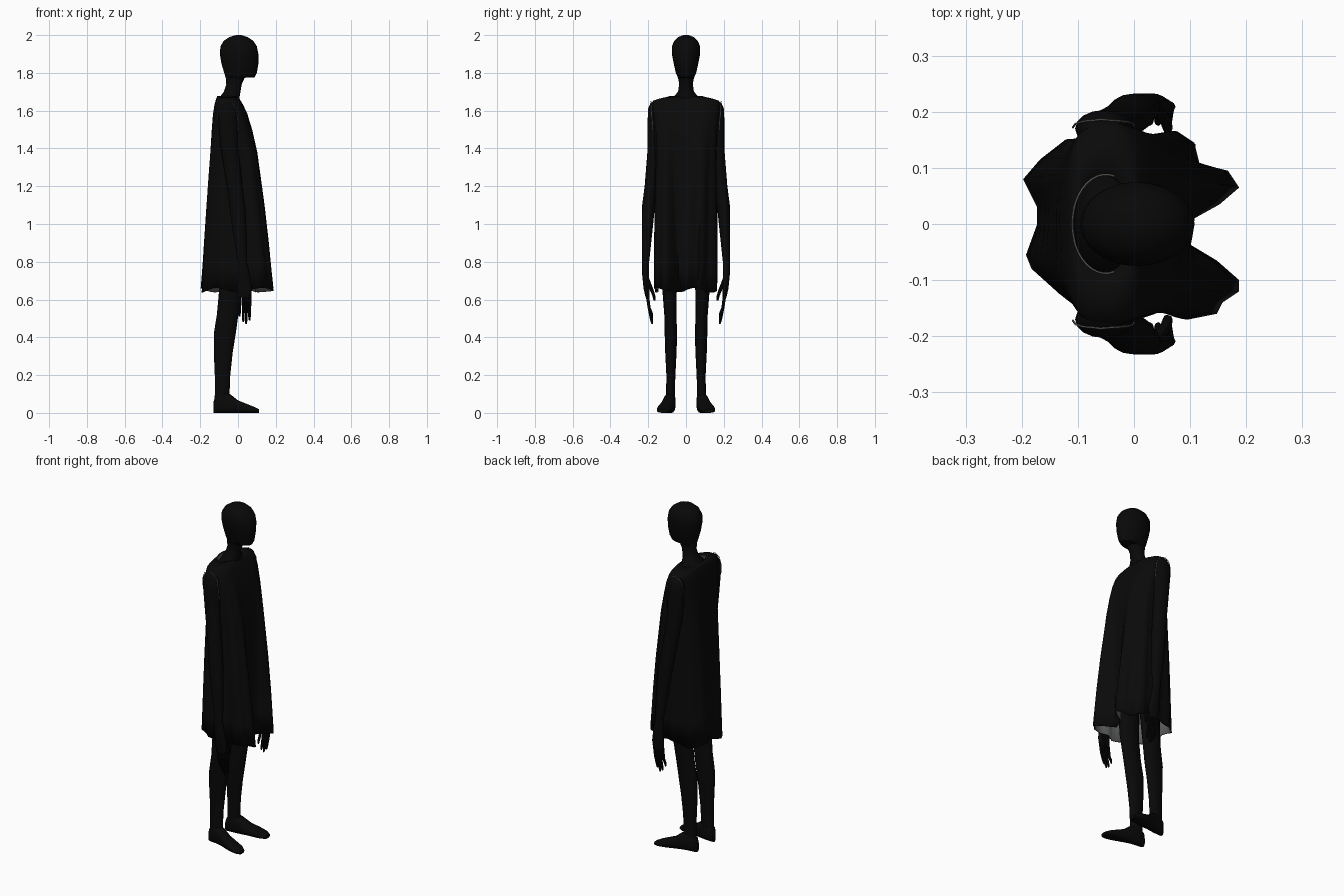
import bpy, bmesh, math
from mathutils import Vector


def material(name, rgb):
    m = bpy.data.materials.new(name)
    m.diffuse_color = (*rgb, 1)
    return m


SKIN = material("black body", (0.0025, 0.0025, 0.0025))
CLOTH = material("black cloth", (0.003, 0.003, 0.003))
LINING = material("grey lining", (0.12, 0.125, 0.125))


def sgn_pow(v, e):
    return math.copysign(abs(v) ** e, v)


def oval(centre, a, b, n, e=1.0):
    """Closed (super)ellipse ring spanned by the half axes a and b."""
    c, a, b = Vector(centre), Vector(a), Vector(b)
    return [c + a * sgn_pow(math.cos(t), e) + b * sgn_pow(math.sin(t), e)
            for t in (2 * math.pi * i / n for i in range(n))]


def loft(name, rings, mats, caps=True, mirror=False, angle=40):
    bm = bmesh.new()
    vs = [[bm.verts.new(p) for p in r] for r in rings]
    n = len(vs[0])
    for lo, hi in zip(vs, vs[1:]):
        for i in range(n):
            j = (i + 1) % n
            bm.faces.new((lo[i], lo[j], hi[j], hi[i]))
    if caps:
        bm.faces.new(vs[0][::-1])
        bm.faces.new(vs[-1])
        bmesh.ops.recalc_face_normals(bm, faces=bm.faces)
    me = bpy.data.meshes.new(name)
    bm.to_mesh(me)
    bm.free()
    ob = bpy.data.objects.new(name, me)
    bpy.context.collection.objects.link(ob)
    for m in mats:
        me.materials.append(m)
    bpy.ops.object.select_all(action='DESELECT')
    ob.select_set(True)
    bpy.context.view_layer.objects.active = ob
    bpy.ops.object.shade_smooth_by_angle(angle=math.radians(angle))
    if mirror:
        mod = ob.modifiers.new("other side", 'MIRROR')
        mod.use_axis = (False, True, False)
    return ob


def column(name, rows, n=16, mirror=False):
    """Upright limb from rows of z, x centre, y centre, x radius, y radius."""
    return loft(name, [oval((x, y, z), (rx, 0, 0), (0, ry, 0), n)
                       for z, x, y, rx, ry in rows], [SKIN], mirror=mirror)


# Head and neck: z, back x, front x, half width
head = [(1.58, -.11, .0, .10), (1.655, -.10, .005, .085), (1.68, -.09, .01, .06),
        (1.70, -.075, .013, .042), (1.74, -.062, .02, .036), (1.774, -.065, .035, .042),
        (1.777, -.066, .088, .044), (1.80, -.073, .10, .054), (1.85, -.088, .108, .065),
        (1.90, -.096, .108, .075), (1.94, -.093, .10, .075), (1.97, -.075, .08, .062),
        (1.99, -.045, .05, .04), (2.0, -.012, .018, .015)]
column("head_and_neck", [(z, (a + b) / 2, 0, (b - a) / 2, w) for z, a, b, w in head], 24)

# Torso beneath the dress
column("torso", [(.86, -.04, 0, .05, .10), (.95, -.04, 0, .08, .13), (1.15, -.03, 0, .07, .10),
                 (1.4, -.04, 0, .07, .12), (1.58, -.055, 0, .05, .14)], 20)

# Legs
column("leg", [(.04, -.085, .08, .04, .025), (.12, -.083, .082, .039, .023),
               (.2, -.082, .08, .041, .024), (.32, -.078, .08, .05, .03),
               (.42, -.07, .08, .058, .033), (.52, -.055, .083, .057, .032),
               (.65, -.04, .087, .06, .038), (.80, -.035, .085, .065, .045),
               (.93, -.035, .075, .065, .05)], 16, True)

# Feet: x, y centre, half width, height
foot = [(-.13, .078, .014, .06), (-.12, .08, .024, .085), (-.08, .083, .028, .11),
        (-.04, .09, .031, .098), (0, .10, .036, .066), (.045, .11, .04, .048),
        (.085, .117, .038, .032), (.11, .12, .022, .02)]
loft("foot", [oval((x, y, h / 2), (0, w, 0), (0, 0, h / 2), 16, .75) for x, y, w, h in foot],
     [SKIN], mirror=True)

# Arms, with flat palms at the lower end
column("arm", [(.61, .037, .203, .033, .011), (.66, .036, .209, .038, .016),
               (.74, .03, .215, .03, .018), (.80, .024, .214, .024, .019),
               (.95, .01, .206, .036, .027), (1.1, -.004, .198, .042, .034),
               (1.2, -.018, .186, .041, .033), (1.4, -.045, .17, .046, .033),
               (1.55, -.054, .17, .051, .033), (1.61, -.055, .17, .047, .031),
               (1.64, -.056, .166, .032, .022), (1.65, -.057, .162, .012, .01)], 16, True)

# Fingers: x at knuckle, x at tip, tip height
for i, (x0, x1, tip) in enumerate([(.01, .008, .51), (.029, .028, .48),
                                   (.047, .043, .47), (.063, .061, .49)]):
    column("finger_%d" % (i + 1), [(tip, x1, .179, .004, .004), (tip + .02, x1, .183, .007, .007),
                                  (.56, (x0 + x1) / 2, .196, .008, .008),
                                  (.635, x0, .206, .009, .009)], 8, True)
column("thumb", [(.595, .058, .167, .005, .005), (.62, .06, .17, .009, .008),
                 (.66, .056, .185, .011, .01), (.72, .04, .208, .01, .01)], 8, True)

# Dress: folded hem outline blended up into smooth shoulders
hem = [(.11, .01), (.155, .035), (.19, .065), (.17, .095), (.12, .105), (.11, .145), (.08, .165),
       (.03, .15), (-.02, .165), (-.07, .15), (-.12, .15), (-.165, .115), (-.195, .08), (-.17, .03),
       (-.17, 0), (-.19, -.055), (-.18, -.08), (-.13, -.125), (-.08, -.16), (-.03, -.15),
       (.02, -.165), (.06, -.15), (.10, -.17), (.15, -.16), (.16, -.14), (.19, -.12), (.19, -.10),
       (.15, -.065), (.10, -.035)]
outline = []
for p, q in zip(hem, hem[1:] + hem[:1]):
    outline += [p, ((p[0] + q[0]) / 2, (p[1] + q[1]) / 2)]
# z, back x, front x, half width
levels = [(.65, -.195, .19, .165), (.78, -.187, .178, .167), (.9, -.181, .167, .168),
          (1.1, -.17, .145, .168), (1.25, -.16, .125, .166), (1.38, -.15, .107, .166),
          (1.5, -.141, .08, .17), (1.58, -.133, .053, .178), (1.63, -.125, .028, .182),
          (1.652, -.119, .015, .175), (1.664, -.115, .008, .14), (1.676, -.11, .0, .088)]
rings = []
for z, back, front, half in levels:
    fold = max(0, (1.6 - z) / .95) ** .8
    cx, rx = (back + front) / 2, (front - back) / 2
    ring = []
    for x, y in outline:
        t = math.atan2(y / .165, x / .19)
        e = .72 if z < 1.67 else 1
        ex, ey = cx + rx * sgn_pow(math.cos(t), e), half * sgn_pow(math.sin(t), e)
        hx = cx + x * rx / .1925
        hy = y * half / .165
        drop = .012 * math.sin(5 * t) if z < .7 else 0
        ring.append(Vector((ex + (hx - ex) * fold, ey + (hy - ey) * fold, z + drop)))
    rings.append(ring)
dress = loft("dress", rings, [CLOTH, LINING], caps=False, angle=60)
mod = dress.modifiers.new("lining", 'SOLIDIFY')
mod.thickness, mod.offset = .005, -1
mod.material_offset = 1


# Thin pale edges at the neckline and armholes
def trim(name, points):
    cu = bpy.data.curves.new(name, 'CURVE')
    cu.dimensions = '3D'
    cu.bevel_depth, cu.bevel_resolution = .0018, 1
    sp = cu.splines.new('POLY')
    sp.points.add(len(points) - 1)
    for p, co in zip(sp.points, points):
        p.co = (*co, 1)
    cu.materials.append(LINING)
    bpy.context.collection.objects.link(bpy.data.objects.new(name, cu))


trim("neckline_edge", [(-.05 - .06 * math.cos(a), .088 * math.sin(a), 1.677)
                       for a in (math.radians(-105 + 10 * i) for i in range(22))])
for side, s in (("left", 1), ("right", -1)):
    trim(side + "_armhole_edge", [(x, s * y, z) for x, y, z in [
        (-.109, .172, 1.55), (-.104, .179, 1.60), (-.09, .183, 1.635), (-.06, .186, 1.65),
        (-.03, .184, 1.64), (-.01, .182, 1.61), (-.003, .18, 1.56), (.0, .176, 1.50)]])
